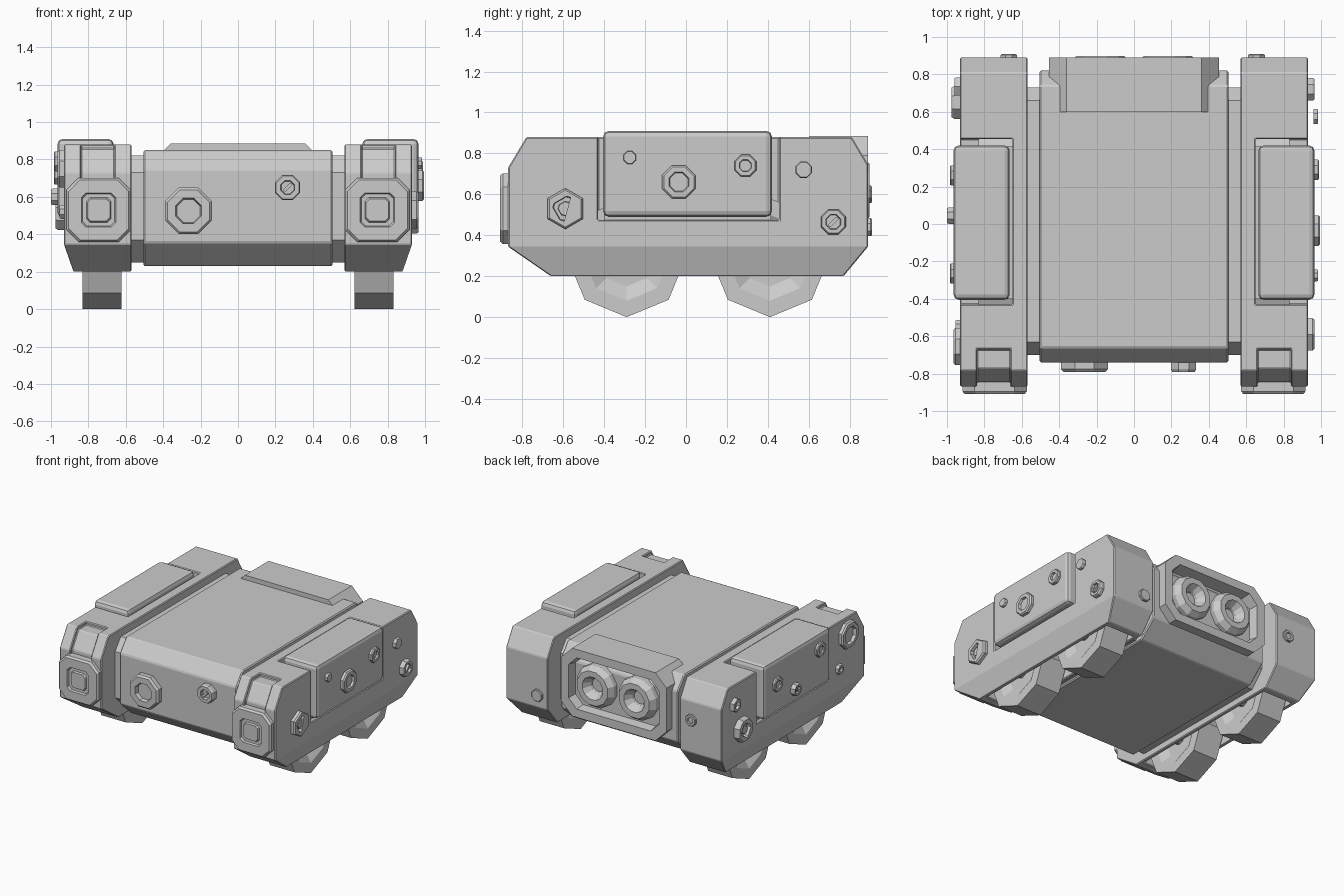
import bpy, bmesh, math
from mathutils import Matrix

if "Cube" in bpy.data.objects:
    bpy.data.objects.remove(bpy.data.objects["Cube"])


def poly(n, r, cu=0, cv=0, rot=0.5):
    return [(cu + r * math.cos(2 * math.pi * (i + rot) / n),
             cv + r * math.sin(2 * math.pi * (i + rot) / n)) for i in range(n)]


def octo(hw, hh, c, cu=0, cv=0):
    q = [(hw, hh - c), (hw - c, hh), (-hw + c, hh), (-hw, hh - c),
         (-hw, -hh + c), (-hw + c, -hh), (hw - c, -hh), (hw, -hh + c)]
    return [(cu + u, cv + v) for u, v in q]


def loft(name, axis, rings):
    """Skin a list of (outline, position along axis) with capped ends."""
    bm = bmesh.new()
    place = (lambda u, v, d: (d, u, v)) if axis == 'x' else (lambda u, v, d: (u, d, v))
    loops = [[bm.verts.new(place(u, v, d)) for u, v in pts] for pts, d in rings]
    n = len(loops[0])
    for a, b in zip(loops, loops[1:]):
        for i in range(n):
            bm.faces.new((a[i], a[(i + 1) % n], b[(i + 1) % n], b[i]))
    bm.faces.new(loops[0])
    bm.faces.new(loops[-1])
    bmesh.ops.recalc_face_normals(bm, faces=bm.faces)
    me = bpy.data.meshes.new(name)
    bm.to_mesh(me)
    bm.free()
    ob = bpy.data.objects.new(name, me)
    bpy.context.collection.objects.link(ob)
    return ob


def box(name, x0, x1, y0, y1, z0, z1):
    pts = [(y0, z0), (y1, z0), (y1, z1), (y0, z1)]
    return loft(name, 'x', [(pts, x0), (pts, x1)])


def bake(ob):
    bpy.context.view_layer.update()
    dg = bpy.context.evaluated_depsgraph_get()
    me = bpy.data.meshes.new_from_object(ob.evaluated_get(dg))
    ob.modifiers.clear()
    ob.data = me


def cut(ob, cutter):
    m = ob.modifiers.new("cut", 'BOOLEAN')
    m.operation, m.solver, m.object = 'DIFFERENCE', 'EXACT', cutter
    bake(ob)
    bpy.data.objects.remove(cutter)


def bevel(ob, w, seg=1):
    m = ob.modifiers.new("bevel", 'BEVEL')
    m.width, m.segments, m.limit_method = w, seg, 'ANGLE'
    bake(ob)


def mirror(ob):
    me = ob.data.copy()
    me.transform(Matrix.Scale(-1, 4, (1, 0, 0)))
    me.flip_normals()
    bpy.context.collection.objects.link(bpy.data.objects.new(ob.name + "_left", me))


def bolt(axis, u, v, r, base, tip, n=8, inner=0.55, kind=''):
    """Chamfered bolt head with a recess; base and tip are positions along the axis."""
    h = tip - base
    P = lambda k: poly(n, r * k, u, v)
    if kind == 'square':
        I = lambda k: [(u + a * .87 - b * .5, v + a * .5 + b * .87)
                       for a, b in octo(r * k, r * k, r * .15)]
        rings = [(P(1), base), (P(1), base + h * .75), (P(.9), tip), (I(.5), tip),
                 (I(.47), base + h * .4), (I(.32), base + h * .4), (I(.3), base + h * .8)]
    else:
        rings = [(P(1), base), (P(1), base + h * .75), (P(.9), tip)]
        if inner:
            rings += [(P(inner), tip), (P(inner * .9), base + h * .5)]
    loft("bolt", axis, rings)
    if kind == 'slot':
        s = r * inner * .75
        bar = [(u + a * .7 - b * .7, v + a * .7 + b * .7)
               for a, b in octo(s, s * .3, s * .1)]
        loft("bolt_slot", axis, [(bar, base + h * .4), (bar, tip)])


# Central body and the narrower spine joining it to the side pods
body = [(-.74, .355), (-.74, .75), (-.66, .85), (.74, .85), (.82, .75),
        (.82, .355), (.68, .23), (-.6, .23)]
bevel(loft("central_body", 'x', [(body, -.505), (body, .505)]), .008)
spine = [(-.70, .37), (-.70, .73), (-.63, .82), (.66, .82), (.73, .73),
         (.73, .37), (.62, .25), (-.57, .25)]
loft("spine", 'x', [(spine, -.58), (spine, .58)])

# Side pod with tapered lower edge, wheel well, pad recess and front notch
prof = [(-.87, .345), (-.87, .73), (-.78, .88), (.81, .88), (.89, .745),
        (.89, .345), (.77, .2), (-.66, .2)]
pod = loft("side_pod", 'x', [(prof, .57), (prof, .93)])
wedge = [(.93, .345), (.862, .15), (1, .15), (1, .345)]
cut(pod, loft("cutter", 'y', [(wedge, -1), (wedge, 1)]))
cut(pod, box("cutter", .60, .85, -.6, .71, .1, .42))
cut(pod, box("cutter", .65, 1, -.43, .455, .475, 1))
notch = [(-.67, .95), (-.67, .855), (-.77, .855), (-.845, .73), (-.845, .69),
         (-.95, .69), (-.95, .95)]
cut(pod, loft("cutter", 'x', [(notch, .66), (notch, .84)]))
bevel(pod, .006)
mirror(pod)

# Bevelled armour pad set into the pod
pad = box("side_pad", .665, .965, -.405, .42, .49, .91)
bevel(pad, .028, 2)
mirror(pad)
mirror(box("pad_seat", .64, .9, -.40, .415, .47, .8))

# Front plate with a square socket
O = lambda h, c: octo(h, h, c, .745, .53)
plate = loft("front_plate", 'y', [
    (O(.172, .065), -.80), (O(.172, .065), -.895), (O(.16, .06), -.91), (O(.092, .025), -.91),
    (O(.086, .025), -.895), (O(.066, .02), -.895), (O(.06, .02), -.908)])
mirror(plate)

# Eight-sided wheels with dished faces
for y in (-.29, .41):
    W = lambda r: poly(8, r, y, .29, 0)
    mirror(loft("wheel", 'x', [
        (W(.14), .665), (W(.21), .622), (W(.29), .622),
        (W(.29), .832), (W(.21), .832), (W(.14), .79)]))
    mirror(loft("axle", 'x', [(W(.05), .59), (W(.05), .87)]))

# Rear sensor housing with a window and two lenses
H = lambda hw, hh, c: octo(hw, hh, c, 0, .62)
loft("sensor_housing", 'y', [
    (H(.455, .265, .095), .60), (H(.455, .265, .095), .89), (H(.39, .20, .07), .89),
    (H(.375, .185, .065), .79)])
for x in (-.18, .18):
    L = lambda r: poly(12, r, x, .62)
    loft("lens", 'y', [(L(.165), .77), (L(.165), .855), (L(.135), .897), (L(.09), .897),
                       (L(.055), .84), (L(.05), .80)])

# Bolts on the front and back
bolt('y', -.265, .525, .135, -.735, -.79)
bolt('y', .265, .65, .073, -.735, -.79, kind='slot')
bolt('y', .655, .44, .048, .885, .908, inner=0)
bolt('y', -.67, .6, .047, .885, .908)

# Bolts on the right side
for y, z, r, a, b, n, inner, kind in (
        (-.275, .78, .034, .96, .985, 8, 0, ''), (-.035, .66, .088, .96, .995, 8, .6, ''),
        (.29, .74, .058, .96, .99, 8, .55, ''), (.575, .72, .043, .96, .985, 8, 0, ''),
        (.72, .465, .066, .92, .965, 8, .6, 'slot'), (-.59, .53, .1, .92, .965, 6, .5, 'square')):
    bolt('x', y, z, r, a, b, n, inner, kind)

# Bolts on the left side
for y, z, r, a, b, n, inner, kind in (
        (.26, .72, .058, -.96, -.985, 8, .55, ''), (.045, .6, .048, -.96, -1, 8, .6, 'slot'),
        (-.265, .79, .058, -.96, -.985, 8, .55, ''), (.735, .73, .056, -.92, -.96, 6, .55, ''),
        (.65, .51, .095, -.92, -.975, 8, .5, 'square'), (-.655, .75, .108, -.92, -.965, 8, .65, ''),
        (-.55, .52, .04, -.92, -.955, 8, .5, '')):
    bolt('x', y, z, r, a, b, n, inner, kind)
